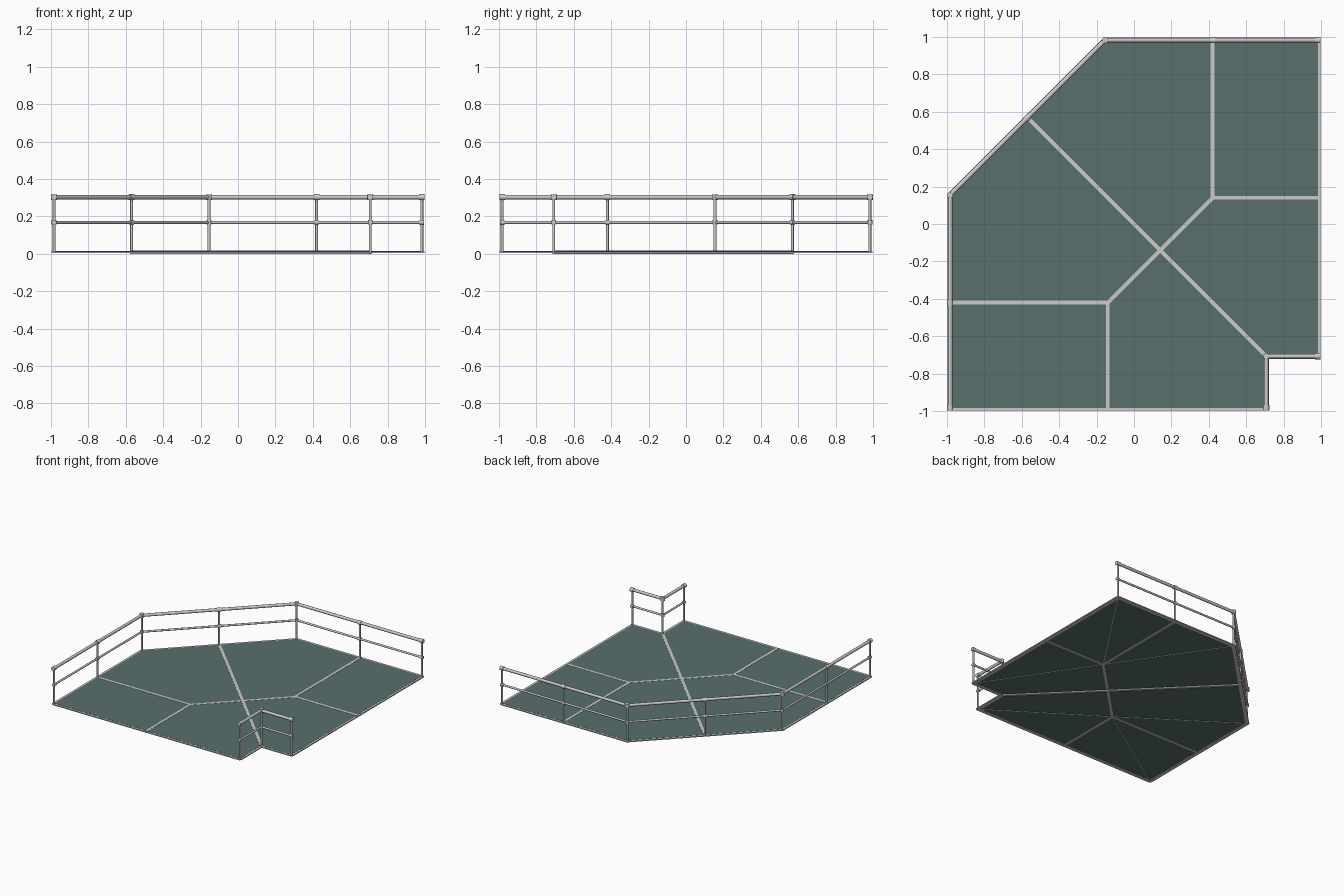
import bpy, bmesh, math
from mathutils import Vector

if "Cube" in bpy.data.objects:
    bpy.data.objects.remove(bpy.data.objects["Cube"])

E = 0.983
TOP_Z, MID_Z = 0.303, 0.168

teal = bpy.data.materials.new("floor_teal")
teal.diffuse_color = (0.10, 0.16, 0.155, 1)
teal.use_nodes = True
teal.node_tree.nodes["Principled BSDF"].inputs["Base Color"].default_value = teal.diffuse_color


def finish(name, bm, smooth=False):
    bmesh.ops.recalc_face_normals(bm, faces=bm.faces)
    me = bpy.data.meshes.new(name)
    bm.to_mesh(me)
    bm.free()
    ob = bpy.data.objects.new(name, me)
    bpy.context.collection.objects.link(ob)
    if smooth:
        bpy.ops.object.select_all(action='DESELECT')
        ob.select_set(True)
        bpy.context.view_layer.objects.active = ob
        bpy.ops.object.shade_smooth_by_angle(angle=math.radians(40))
    return ob


def slab(bm, pts, z0, z1):
    face = bm.faces.new([bm.verts.new((x, y, z0)) for x, y in pts])
    ext = bmesh.ops.extrude_face_region(bm, geom=[face], use_keep_orig=True)
    verts = [g for g in ext["geom"] if isinstance(g, bmesh.types.BMVert)]
    bmesh.ops.translate(bm, verts=verts, vec=(0, 0, z1 - z0))


def beam(bm, a, b, width, z0, z1, extend=0.0):
    a, b = Vector(a), Vector(b)
    d = (b - a).normalized()
    n = Vector((-d.y, d.x)) * width / 2
    a, b = a - d * extend, b + d * extend
    slab(bm, [a + n, a - n, b - n, b + n], z0, z1)


def tube(bm, a, b, r, sides=12):
    a, b = Vector(a), Vector(b)
    mat = (b - a).to_track_quat('Z', 'Y').to_matrix().to_4x4()
    mat.translation = (a + b) / 2
    bmesh.ops.create_cone(bm, cap_ends=True, segments=sides, radius1=r,
                          radius2=r, depth=(b - a).length, matrix=mat)


# Deck outline: chamfered back-left corner, notched front-right corner
outline = [(-E, -E), (0.707, -E), (0.707, -0.707), (E, -0.707),
           (E, E), (-0.155, E), (-E, 0.155)]
bm = bmesh.new()
slab(bm, outline, 0.009, 0.0145)
finish("deck_floor", bm).data.materials.append(teal)

# Frame around the edge
bm = bmesh.new()
for i, p in enumerate(outline):
    beam(bm, p, outline[(i + 1) % len(outline)], 0.030, 0.005, 0.0135, 0.006)
finish("edge_frame", bm)

# Joint strips between the panels, symmetric about the cross diagonal
A, B = (0.42, 0.14), (-0.14, -0.42)
bm = bmesh.new()
beam(bm, (-0.569, 0.569), (0.707, -0.707), 0.022, 0.0, 0.0165)
for a, b in [(A, B), (A, (0.42, E)), (A, (E, 0.14)),
             (B, (-E, -0.42)), (B, (-0.14, -E))]:
    beam(bm, a, b, 0.020, 0.005, 0.016, 0.004)
finish("panel_strips", bm)

# Thin struts fanning out underneath
bm = bmesh.new()
for hub, ends in [(A, [(E, E), (-0.155, E), (E, -0.707)]),
                  (B, [(-E, -E), (-E, 0.155), (0.707, -E)])]:
    for e in ends:
        beam(bm, hub, e, 0.006, 0.006, 0.010)
finish("under_struts", bm)

# Railings: posts, two rails and joint sleeves along each path
paths = {
    "outer": [(-E, -E), (-E, -0.42), (-E, 0.155), (-0.569, 0.569),
              (-0.155, E), (0.42, E), (E, E)],
    "notch": [(0.707, -E), (0.707, -0.707), (E, -0.707)],
}
for name, pts in paths.items():
    posts, rails, joints = bmesh.new(), bmesh.new(), bmesh.new()
    for i, (x, y) in enumerate(pts):
        tube(posts, (x, y, 0.006), (x, y, TOP_Z), 0.0075)
        prev, nxt = Vector(pts[max(i - 1, 0)]), Vector(pts[min(i + 1, len(pts) - 1)])
        here = Vector((x, y))
        corner = 0 < i < len(pts) - 1 and (here - prev).angle(nxt - here) > 0.1
        d = (nxt - prev).normalized()
        axis = Vector((0, 0, 1)) if corner else Vector((d.x, d.y, 0))
        for z, r in ((TOP_Z, 0.0165), (MID_Z, 0.0130)):
            c = Vector((x, y, z))
            tube(joints, c - axis * r * 0.9, c + axis * r * 0.9, r, 16)
    for a, b in zip(pts, pts[1:]):
        for z, r in ((TOP_Z, 0.0120), (MID_Z, 0.0080)):
            tube(rails, (*a, z), (*b, z), r)
    finish(name + "_posts", posts, True)
    finish(name + "_rails", rails, True)
    finish(name + "_rail_joints", joints, True)
